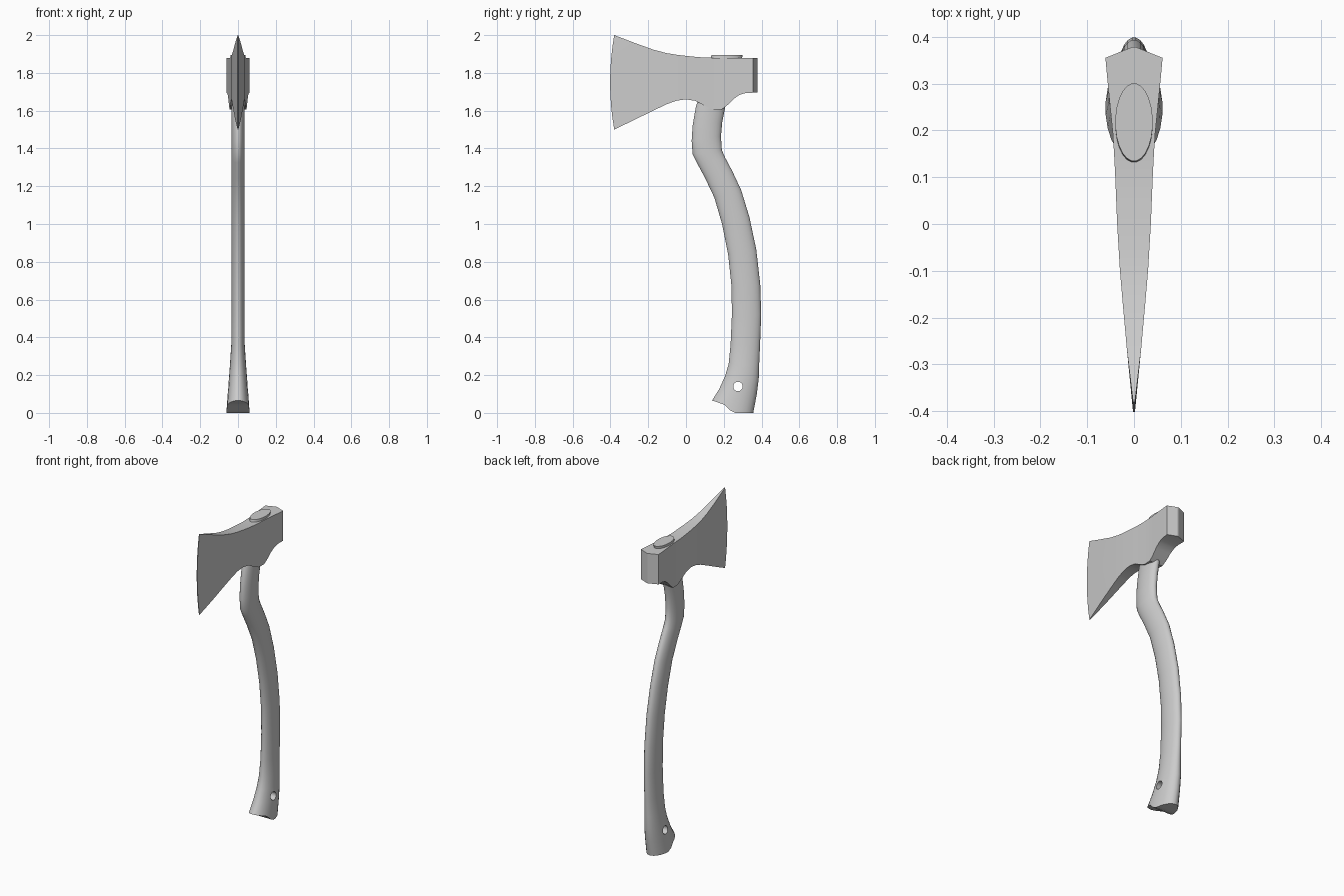
import bpy, bmesh, math

if "Cube" in bpy.data.objects:
    bpy.data.objects.remove(bpy.data.objects["Cube"])


def loft(name, rings):
    """Skin a list of equal rings; ends are capped in strips across x."""
    bm = bmesh.new()
    vs = [[bm.verts.new(p) for p in r] for r in rings]
    n = len(rings[0])
    for a, b in zip(vs, vs[1:]):
        for i in range(n):
            j = (i + 1) % n
            bm.faces.new((a[i], a[j], b[j], b[i]))
    for r in (vs[0], vs[-1]):
        for i in range(n // 2 - 1):
            bm.faces.new((r[i], r[i + 1], r[n - 2 - i], r[n - 1 - i]))
    bmesh.ops.remove_doubles(bm, verts=bm.verts, dist=1e-5)
    bmesh.ops.recalc_face_normals(bm, faces=bm.faces)
    me = bpy.data.meshes.new(name)
    bm.to_mesh(me)
    bm.free()
    ob = bpy.data.objects.new(name, me)
    bpy.context.collection.objects.link(ob)
    return ob


def smooth(ob, angle):
    bpy.ops.object.select_all(action='DESELECT')
    ob.select_set(True)
    bpy.context.view_layer.objects.active = ob
    bpy.ops.object.shade_smooth_by_angle(angle=math.radians(angle))


# Axe head: stations along y (y, top z, bottom z, half thickness, edge bow)
head_stations = [
    (-0.38, 2.0, 1.5, 0.002, -0.022),
    (-0.27, 1.958, 1.553, 0.015, 0),
    (-0.17, 1.922, 1.602, 0.024, 0),
    (-0.10, 1.904, 1.635, 0.030, 0),
    (-0.05, 1.896, 1.653, 0.033, 0),
    (0.0, 1.89, 1.660, 0.036, 0),
    (0.05, 1.885, 1.652, 0.038, 0),
    (0.10, 1.881, 1.625, 0.040, 0),
    (0.14, 1.88, 1.607, 0.042, 0),
    (0.19, 1.88, 1.607, 0.045, 0),
    (0.22, 1.88, 1.630, 0.048, 0),
    (0.25, 1.88, 1.660, 0.051, 0),
    (0.28, 1.88, 1.682, 0.054, 0),
    (0.31, 1.88, 1.692, 0.057, 0),
    (0.355, 1.88, 1.695, 0.061, 0),
    (0.378, 1.88, 1.695, 0.004, 0),
]
ROWS = 9
rings = []
for y, top, bot, hw, bow in head_stations:
    side = []
    for k in range(ROWS):
        t = k / (ROWS - 1)
        side.append((y + bow * 4 * t * (1 - t), bot + (top - bot) * t))
    rings.append([(hw, *p) for p in side] + [(-hw, *p) for p in reversed(side)])
head = loft("axe_head", rings)
smooth(head, 20)

# Handle: stations (front y, front z, back y, back z, half width)
handle_stations = [
    (0.135, 1.895, 0.300, 1.895, 0.040),
    (0.130, 1.870, 0.295, 1.870, 0.040),
    (0.090, 1.740, 0.245, 1.730, 0.038),
    (0.052, 1.620, 0.208, 1.620, 0.036),
    (0.035, 1.520, 0.192, 1.540, 0.035),
    (0.030, 1.440, 0.185, 1.465, 0.035),
    (0.035, 1.370, 0.190, 1.390, 0.035),
    (0.057, 1.325, 0.208, 1.350, 0.035),
    (0.100, 1.245, 0.245, 1.280, 0.035),
    (0.150, 1.140, 0.292, 1.180, 0.035),
    (0.191, 1.000, 0.336, 1.035, 0.035),
    (0.223, 0.840, 0.372, 0.865, 0.035),
    (0.241, 0.670, 0.393, 0.680, 0.035),
    (0.243, 0.520, 0.398, 0.520, 0.035),
    (0.236, 0.360, 0.392, 0.360, 0.036),
    (0.226, 0.260, 0.387, 0.250, 0.043),
    (0.207, 0.195, 0.385, 0.180, 0.048),
    (0.175, 0.125, 0.375, 0.100, 0.054),
    (0.138, 0.065, 0.356, 0.000, 0.061),
]
# Scooped underside of the knob (y, z)
butt = [(0.13, 0.068), (0.17, 0.055), (0.21, 0.04), (0.235, 0.012), (0.25, 0), (0.5, 0)]


def butt_z(y):
    for (y0, z0), (y1, z1) in zip(butt, butt[1:]):
        if y <= y1:
            return z0 + (z1 - z0) * (y - y0) / (y1 - y0)
    return 0


SIDES = 24
rings = []
for s, (fy, fz, by, bz, hw) in enumerate(handle_stations):
    ring = []
    for k in range(SIDES):
        a = (k + 0.5) * 2 * math.pi / SIDES
        c = math.cos(a) / math.cos(math.pi / SIDES)
        y = (fy + by) / 2 + c * (by - fy) / 2
        z = (fz + bz) / 2 + c * (bz - fz) / 2
        if s == len(handle_stations) - 1:
            z = butt_z(y)
        ring.append((hw * math.sin(a), y, z))
    rings.append(ring)
handle = loft("handle", rings)

# Lanyard hole through the knob
bpy.ops.mesh.primitive_cylinder_add(vertices=20, radius=0.025, depth=0.4,
                                    location=(0, 0.275, 0.14),
                                    rotation=(0, math.pi / 2, 0))
cutter = bpy.context.object
cutter.name = "hole_cutter"
cutter.hide_render = True
mod = handle.modifiers.new("lanyard_hole", 'BOOLEAN')
mod.operation = 'DIFFERENCE'
mod.solver = 'EXACT'
mod.object = cutter
bpy.context.view_layer.objects.active = handle
bpy.ops.object.modifier_apply(modifier=mod.name)
bpy.data.objects.remove(cutter, do_unlink=True)
smooth(handle, 35)
